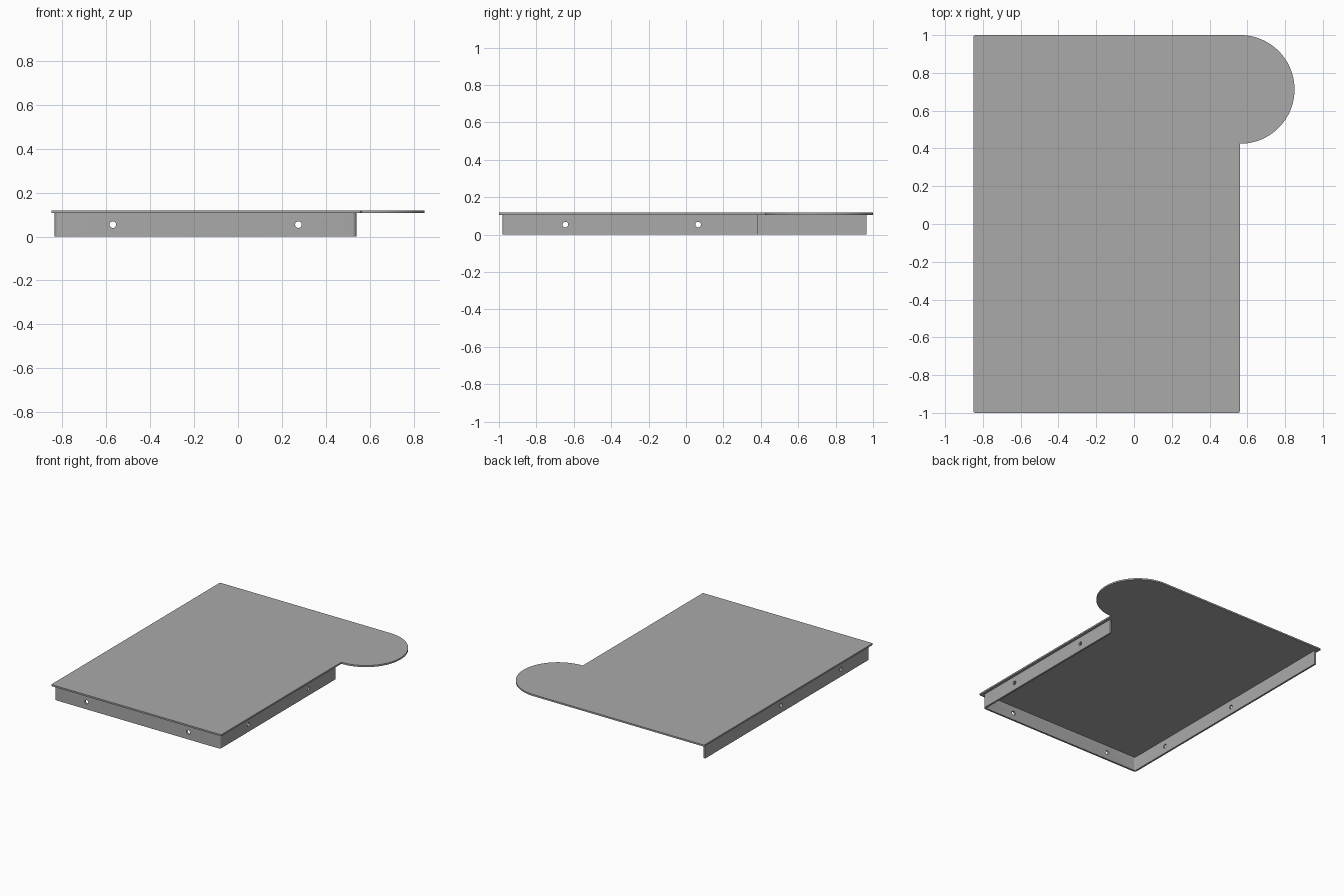
import bpy, bmesh, math
from mathutils import Matrix

if "Cube" in bpy.data.objects:
    bpy.data.objects.remove(bpy.data.objects["Cube"], do_unlink=True)

GREY = (0.4, 0.4, 0.4, 1)
metal = bpy.data.materials.new("grey_metal")
metal.use_nodes = True
metal.diffuse_color = GREY
metal.node_tree.nodes["Principled BSDF"].inputs["Base Color"].default_value = GREY

LEFT, RIGHT = -0.85, 0.56     # plate sides
INSET, WALL = 0.015, 0.014    # skirt overhang and sheet thickness
PLATE_Z, TOP_Z = 0.106, 0.118


def arc(cx, cy, r, start, end, steps):
    """Points along an arc, angles in degrees."""
    angles = [math.radians(start + (end - start) * i / steps) for i in range(steps + 1)]
    return [(cx + r * math.cos(a), cy + r * math.sin(a)) for a in angles]


def prism(name, outline, z0, z1):
    """Extrude a flat outline from z0 to z1."""
    bm = bmesh.new()
    face = bm.faces.new([bm.verts.new((x, y, z0)) for x, y in outline])
    top = bmesh.ops.extrude_face_region(bm, geom=[face])["geom"]
    bmesh.ops.translate(bm, vec=(0, 0, z1 - z0),
                        verts=[v for v in top if isinstance(v, bmesh.types.BMVert)])
    bmesh.ops.recalc_face_normals(bm, faces=bm.faces)
    mesh = bpy.data.meshes.new(name)
    bm.to_mesh(mesh)
    bm.free()
    mesh.materials.append(metal)
    obj = bpy.data.objects.new(name, mesh)
    bpy.context.collection.objects.link(obj)
    return obj


def smooth(obj):
    bpy.ops.object.select_all(action="DESELECT")
    obj.select_set(True)
    bpy.context.view_layer.objects.active = obj
    bpy.ops.object.shade_smooth_by_angle(angle=math.radians(30))


# Top plate with a round tab at the back
c = 0.008
tab_r = 0.2875
outline = arc(LEFT + c, -1 + c, c, 180, 270, 4)
outline += arc(RIGHT - c, -1 + c, c, 270, 360, 4)
outline += [(RIGHT, 1 - 2 * tab_r - 0.004)]
outline += arc(0.85 - tab_r, 1 - tab_r, tab_r, -90, 90, 48)
outline += arc(LEFT + c, 1 - c, c, 90, 180, 4)
smooth(prism("top_plate", outline, PLATE_Z, TOP_Z))

# Skirt: left, front and right walls as one bent strip, open at the back
x0, x1, y0 = LEFT + INSET, RIGHT - INSET - 0.005, -0.982
r = 0.02
left_end, right_end = 0.965, 0.385
outer = [(x0, left_end)] + arc(x0 + r, y0 + r, r, 180, 270, 6) \
    + arc(x1 - r, y0 + r, r, 270, 360, 6) + [(x1, right_end)]
inner = [(x0 + WALL, left_end)] + arc(x0 + r, y0 + r, r - WALL, 180, 270, 6) \
    + arc(x1 - r, y0 + r, r - WALL, 270, 360, 6) + [(x1 - WALL, right_end)]
skirt = prism("skirt", outer + inner[::-1], 0, PLATE_Z)

# Screw holes: two in the front wall, two pairs through the side walls
bm = bmesh.new()


def drill(x, y, length, axis):
    turn = Matrix.Rotation(math.pi / 2, 4, axis)
    bmesh.ops.create_cone(bm, cap_ends=True, segments=24, radius1=0.015, radius2=0.015,
                          depth=length, matrix=Matrix.Translation((x, y, 0.054)) @ turn)


for x in (-0.57, 0.275):
    drill(x, y0, 0.1, "X")
for y in (-0.645, 0.065):
    drill((x0 + x1) / 2, y, 2, "Y")
mesh = bpy.data.meshes.new("hole_cutter")
bm.to_mesh(mesh)
bm.free()
cutter = bpy.data.objects.new("hole_cutter", mesh)
cutter.hide_render = True
bpy.context.collection.objects.link(cutter)

smooth(skirt)
cut = skirt.modifiers.new("holes", "BOOLEAN")
cut.operation, cut.solver, cut.object = "DIFFERENCE", "EXACT", cutter
bpy.ops.object.modifier_move_to_index(modifier="holes", index=0)
bpy.ops.object.modifier_apply(modifier="holes")
bpy.data.objects.remove(cutter, do_unlink=True)
smooth(skirt)
